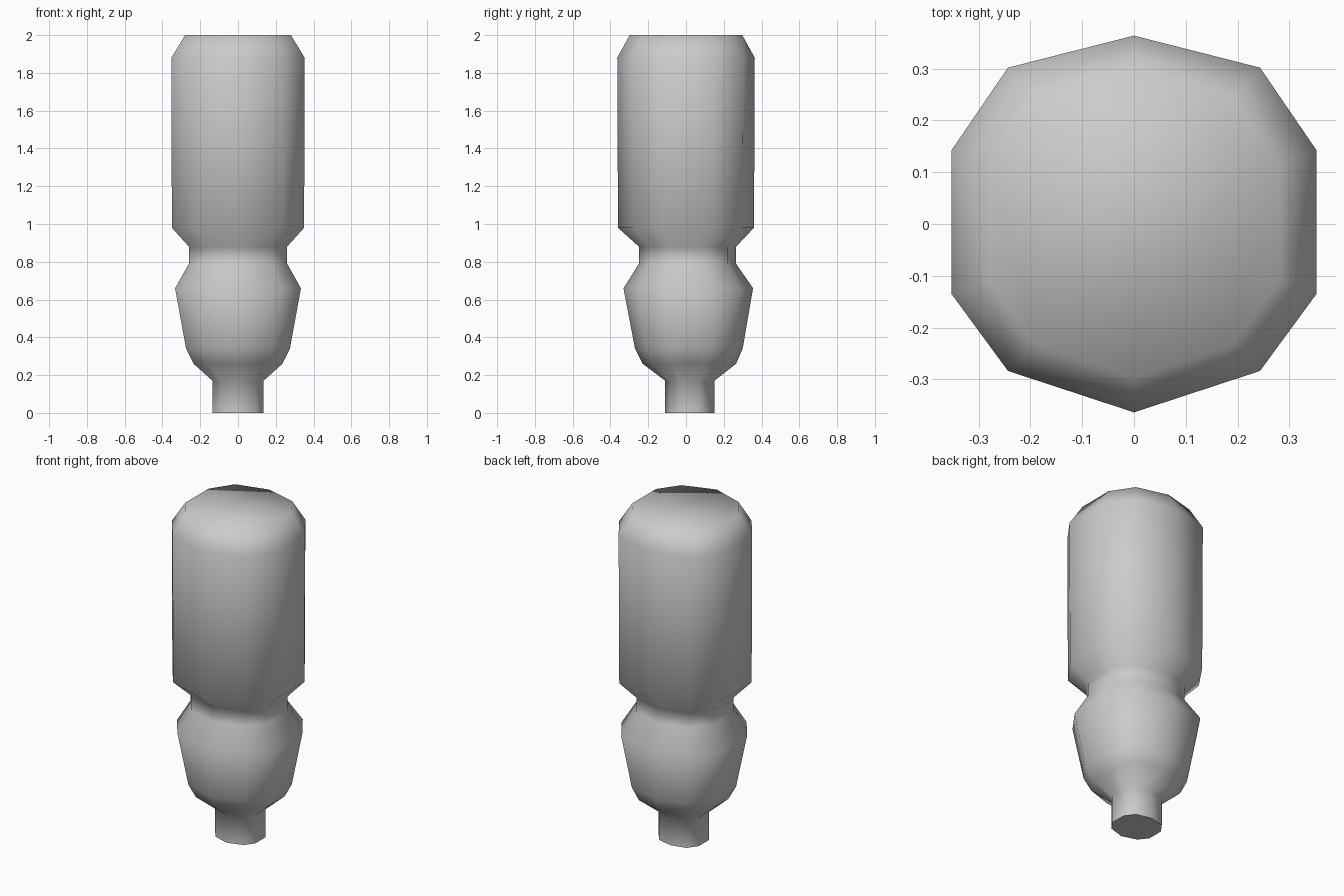
import bpy
import bmesh
import math

cube = bpy.data.objects.get("Cube")
if cube:
    bpy.data.objects.remove(cube, do_unlink=True)

# One plain grey for the whole body
grey = bpy.data.materials.new("matte_grey")
grey.use_nodes = True
colour = (0.6, 0.6, 0.6, 1)
grey.diffuse_color = colour
grey.node_tree.nodes["Principled BSDF"].inputs["Base Color"].default_value = colour

# Ten-sided, slightly squared cross-section: right half, then mirrored
half = [(0, -1), (0.69, -0.78), (1, -0.37), (1, 0.39), (0.69, 0.83), (0, 1)]
section = half + [(-x, y) for x, y in reversed(half[1:-1])]

# Rings from foot to crown: height, half width, half depth, depth offset
rings = [
    (0.00, 0.135, 0.13, 0.02),    # stem
    (0.17, 0.135, 0.13, 0.02),
    (0.26, 0.235, 0.247, 0.018),  # bulb
    (0.34, 0.275, 0.285, 0.015),
    (0.66, 0.333, 0.343, 0.012),
    (0.79, 0.26, 0.257, 0.008),   # neck
    (0.88, 0.26, 0.257, 0.008),
    (0.98, 0.35, 0.36, 0),        # barrel
    (1.88, 0.353, 0.364, 0),
    (2.00, 0.28, 0.298, 0),       # chamfered crown
]

bm = bmesh.new()
loops = [[bm.verts.new((x * w, y * d + shift, z)) for x, y in section]
         for z, w, d, shift in rings]
count = len(section)
for low, high in zip(loops, loops[1:]):
    for i in range(count):
        j = (i + 1) % count
        bm.faces.new((low[i], low[j], high[j], high[i]))
bm.faces.new(loops[0][::-1])
bm.faces.new(loops[-1])

mesh = bpy.data.meshes.new("turned_body")
bm.to_mesh(mesh)
bm.free()
mesh.materials.append(grey)
body = bpy.data.objects.new("turned_body", mesh)
bpy.context.collection.objects.link(body)

# Smooth the sides and crown, keep the foot crisp
bpy.ops.object.select_all(action="DESELECT")
body.select_set(True)
bpy.context.view_layer.objects.active = body
bpy.ops.object.shade_smooth_by_angle(angle=math.radians(75))
